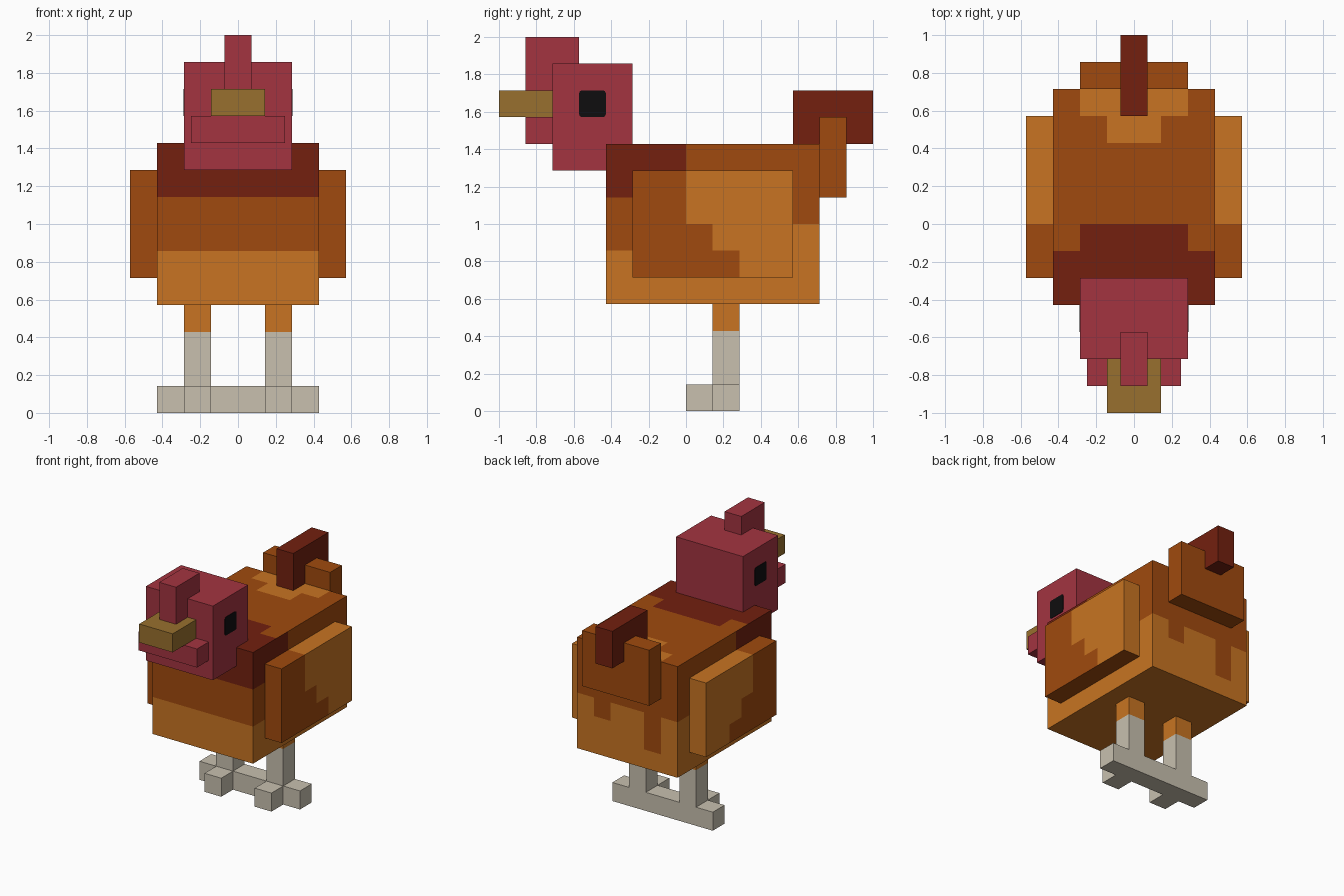
import bpy, bmesh, math

if "Cube" in bpy.data.objects:
    bpy.data.objects.remove(bpy.data.objects["Cube"])

U = 1 / 7  # block unit


def linear(c):
    c /= 255
    return c / 12.92 if c <= 0.04045 else ((c + 0.055) / 1.055) ** 2.4


def material(name, r, g, b):
    m = bpy.data.materials.new(name)
    m.diffuse_color = (linear(r), linear(g), linear(b), 1)
    m.use_nodes = True
    m.node_tree.nodes["Principled BSDF"].inputs["Base Color"].default_value = m.diffuse_color
    return m


RED = material("red", 163, 52, 64)
DARK = material("dark_brown", 115, 32, 15)
MID = material("rust_brown", 160, 74, 14)
LIGHT = material("light_orange", 200, 116, 34)
BEAK = material("beak_ochre", 152, 112, 46)
BONE = material("pale_grey", 200, 192, 175)
BLACK = material("black", 15, 13, 15)


def box(name, lo, hi, mats, rule=None):
    """Box in block units; rule(centre, normal) gives the material of each unit cell."""
    bm = bmesh.new()
    bmesh.ops.create_cube(bm, size=1)
    for v in bm.verts:
        v.co = [lo[i] + (v.co[i] + 0.5) * (hi[i] - lo[i]) for i in range(3)]
    if rule:
        for axis in range(3):
            normal = [float(i == axis) for i in range(3)]
            for k in range(math.floor(lo[axis]) + 1, math.ceil(hi[axis])):
                bmesh.ops.bisect_plane(bm, geom=bm.verts[:] + bm.edges[:] + bm.faces[:],
                                       plane_co=[k * n for n in normal], plane_no=normal)
        bm.normal_update()
        for f in bm.faces:
            f.material_index = mats.index(rule(f.calc_center_median(), f.normal))
        # merge neighbouring cells of one colour
        bmesh.ops.dissolve_limit(bm, angle_limit=0.01, verts=bm.verts[:],
                                 edges=bm.edges[:], delimit={'MATERIAL'})
    bmesh.ops.scale(bm, vec=(U, U, U), verts=bm.verts[:])
    me = bpy.data.meshes.new(name)
    bm.to_mesh(me)
    bm.free()
    for m in mats:
        me.materials.append(m)
    ob = bpy.data.objects.new(name, me)
    bpy.context.collection.objects.link(ob)
    return ob


def body_colour(c, n):
    x, y, z = c
    if n.z < -0.5:                                   # belly
        return LIGHT
    if n.z > 0.5:                                    # back with saddle and rump patch
        if y < (0 if abs(x) < 2 else -1):
            return DARK
        return LIGHT if (y > 4 and abs(x) < 2) or (y > 3 and abs(x) < 1) else MID
    if n.y < -0.5:                                   # breast bands
        return DARK if z > 8 else MID if z > 6 else LIGHT
    if n.y > 0.5:                                    # rump with drips
        edge = 6 if 1 < x < 2 else 5 if -2 < x < -1 else 7
        return MID if z > edge else LIGHT
    if y < 0 and z > 8:                              # flanks
        return DARK
    return MID if z > (6 if y < 0 else 7) else LIGHT


def wing_colour(c, n):
    if n.z < -0.5:
        return MID
    if abs(n.x) > 0.5:                               # stepped edge
        return LIGHT if c.y > max(0, min(2, 7 - math.floor(c.z))) else MID
    return LIGHT if c.y > 0 else MID


def leg_colour(c, n):
    return LIGHT if c.z > 3 else BONE


# body and tail
box("body", (-3, -3, 4), (3, 5, 10), [DARK, MID, LIGHT], body_colour)
box("tail_base", (-2, 5, 8), (2, 6, 11), [MID])
box("tail_feather", (-0.5, 4, 10), (0.5, 7, 12), [DARK])

# head
box("head", (-2, -5, 9), (2, -2, 13), [RED])
box("comb", (-0.5, -6, 12), (0.5, -4, 14), [RED])
box("beak", (-1, -7, 11), (1, -5, 12), [BEAK])
box("wattle", (-1.75, -6, 10), (1.75, -5, 11), [RED])

# foot bar
box("foot_bar", (-3, 1, 0), (3, 2, 1), [BONE])

# paired parts
for side, s in (("right", 1), ("left", -1)):
    def pair(name, lo, hi, mats, rule=None):
        xs = sorted((s * lo[0], s * hi[0]))
        return box(side + "_" + name, (xs[0], *lo[1:]), (xs[1], *hi[1:]), mats, rule)

    pair("wing", (3, -2, 5), (4, 4, 9), [MID, LIGHT], wing_colour)
    pair("leg", (1, 1, 1), (2, 2, 4), [BONE, LIGHT], leg_colour)
    pair("toe", (1, 0, 0), (2, 1, 1), [BONE])
    # thin eye plate with softened corners
    eye = pair("eye", (1.99, -4, 11), (2.02, -3, 12), [BLACK])
    bm = bmesh.new()
    bm.from_mesh(eye.data)
    edges = [e for e in bm.edges if abs(e.verts[0].co.x - e.verts[1].co.x) > 0.001]
    bmesh.ops.bevel(bm, geom=edges, offset=0.015, segments=2, profile=0.5, affect='EDGES')
    bm.to_mesh(eye.data)
    bm.free()
